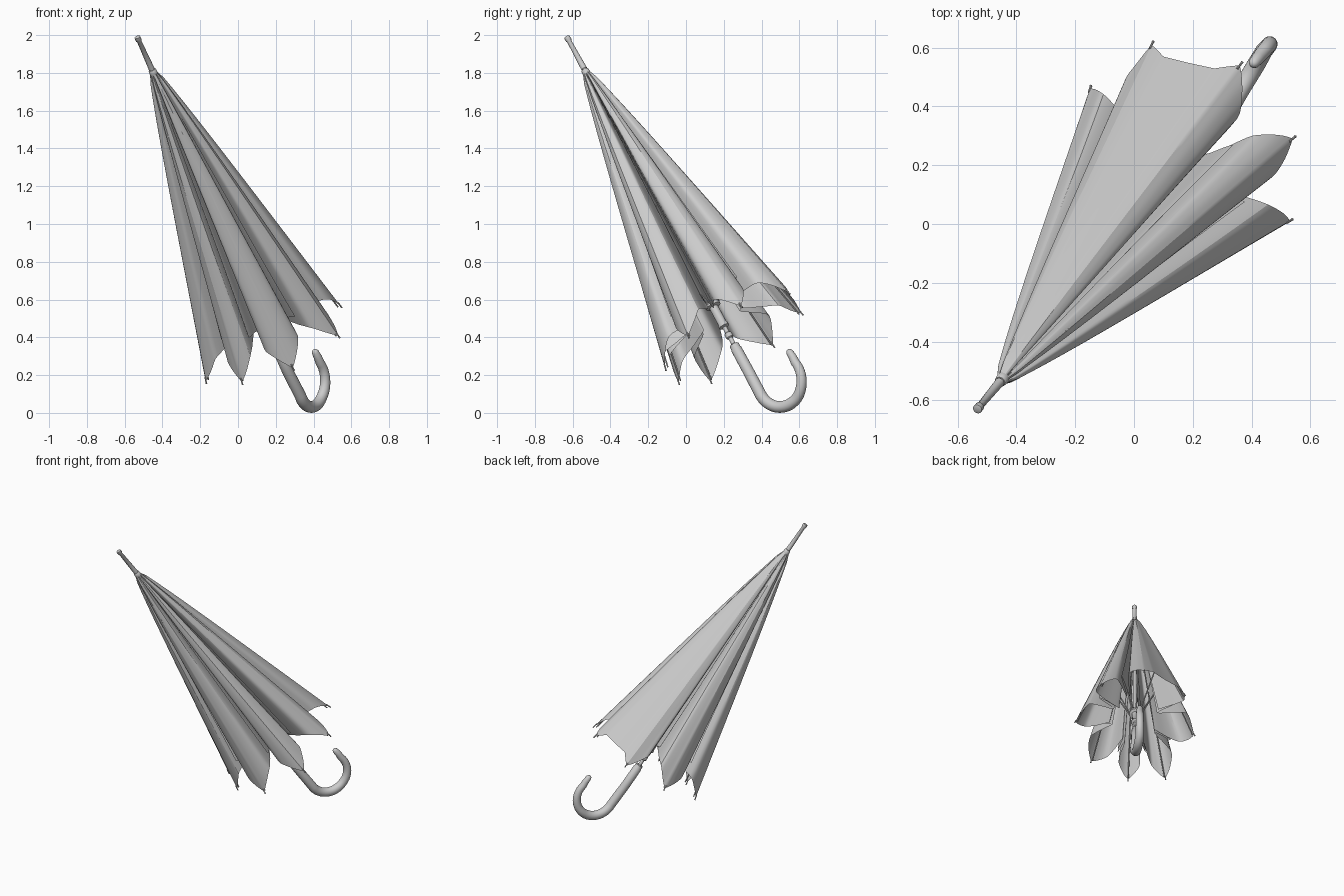
import bpy, bmesh, math, random
from mathutils import Vector

if "Cube" in bpy.data.objects:
    bpy.data.objects.remove(bpy.data.objects["Cube"])

random.seed(4)
APEX = Vector((-0.45, -0.53, 1.805))
D = Vector((0.45, 0.543, -1)).normalized()          # shaft direction, downwards
U = Vector((0.638, 0.770, 0))                       # horizontal heading of the hook
V = Vector((-0.770, 0.638, 0))                      # slight sideways twist of the hook
E1 = D.cross(U).normalized()
E2 = D.cross(E1).normalized()
GREY = bpy.data.materials.new("mid_grey")
GREY.diffuse_color = (.54, .54, .54, 1)
GREY.use_nodes = True
GREY.node_tree.nodes["Principled BSDF"].inputs["Base Color"].default_value = GREY.diffuse_color


def at(s, r=0.0, a=0.0):
    return APEX + D * s + (E1 * math.cos(a) + E2 * math.sin(a)) * r


def mesh_object(name, bm, angle=40):
    bmesh.ops.recalc_face_normals(bm, faces=bm.faces)
    me = bpy.data.meshes.new(name)
    bm.to_mesh(me)
    bm.free()
    me.materials.append(GREY)
    ob = bpy.data.objects.new(name, me)
    bpy.context.collection.objects.link(ob)
    bpy.ops.object.select_all(action='DESELECT')
    ob.select_set(True)
    bpy.context.view_layer.objects.active = ob
    bpy.ops.object.shade_smooth_by_angle(angle=math.radians(angle))
    return ob


def tube(bm, path, radii, n=16):
    """Capped tube swept along a path with a radius at each point."""
    rings = []
    side = None
    for i, p in enumerate(path):
        j, k = max(i - 1, 0), min(i + 1, len(path) - 1)
        tan = (path[k] - path[j]).normalized()
        side = tan.orthogonal() if side is None else side
        side = (side - tan * side.dot(tan)).normalized()
        other = tan.cross(side)
        rings.append([bm.verts.new(p + radii[i] * (side * math.cos(math.tau * q / n) +
                      other * math.sin(math.tau * q / n))) for q in range(n)])
    for a, b in zip(rings, rings[1:]):
        for q in range(n):
            bm.faces.new((a[q], a[(q + 1) % n], b[(q + 1) % n], b[q]))
    bm.faces.new(rings[0])
    bm.faces.new(rings[-1])


def lathe(name, profile, n=20):
    """Round part on the shaft axis from (distance, radius) pairs."""
    bm = bmesh.new()
    rings = [[bm.verts.new(at(s, r, math.tau * q / n)) for q in range(n)] for s, r in profile]
    for a, b in zip(rings, rings[1:]):
        for q in range(n):
            bm.faces.new((a[q], a[(q + 1) % n], b[(q + 1) % n], b[q]))
    bm.faces.new(rings[0])
    bm.faces.new(rings[-1])
    return mesh_object(name, bm)


# Shaft, ferrule, runner and catch
lathe("shaft", [(-0.02, .012), (1.84, .012)])
lathe("ferrule", [(-.228, .012), (-.226, .016), (-.205, .016), (-.2, .012), (-.02, .016)])
lathe("top_collar", [(-.015, .017), (-.012, .02), (.01, .022), (.03, .018)])
lathe("runner", [(1.47, .022), (1.475, .03), (1.495, .03), (1.5, .042), (1.52, .042),
                 (1.525, .024), (1.63, .024), (1.635, .028), (1.65, .028), (1.655, .016)])
lathe("catch", [(1.69, .014), (1.695, .02), (1.72, .02), (1.725, .014)])

# Hooked handle
C, R = (0.63, 0.167), 0.136
path = [at(1.765), at(1.77), at(1.79), at(1.795), at(1.93)]
radii = [.02, .026, .026, .029, .03]
for i in range(25):
    a = math.radians(215 + i * (408 - 215) / 24)
    path.append(U * (C[0] + R * math.cos(a)) + Vector((0, 0, C[1] + R * math.sin(a)))
                + V * .035 * min(1, i / 13))
    radii.append(.031 - .007 * max(0, (i - 10) / 14))
for s, z, r in ((.705, .295, .022), (.683, .322, .019), (.676, .331, .013), (.673, .335, .005)):
    path.append(U * s + Vector((0, 0, z)) + V * .035)
    radii.append(r)
bm = bmesh.new()
tube(bm, path, radii, 20)
mesh_object("hook_handle", bm)

# Rib tips, in order around the shaft
TIPS = [(.36, .54, .64), (.54, .29, .57), (.53, .01, .41), (.29, -.11, .24),
        (.02, -.04, .165), (-.17, .13, .17), (-.15, .46, .36), (.06, .61, .53)]
ribs = []
for t in TIPS:
    v = Vector(t) - APEX
    s = v.dot(D)
    w = v - D * s
    ribs.append((v.length, w.length, math.atan2(w.dot(E2), w.dot(E1))))


def cone_point(length, radius, ang, t, k=1.0, lift=0.0):
    """Point a fraction t down the folded cone; k scales the radius."""
    r = (.018 + (radius - .018) * t + .012 * math.sin(math.pi * t ** .5)) * (k if t > .02 else 1)
    dist = length * t * (1 - lift)
    return at(math.sqrt(max(dist * dist - r * r, 0)), r, ang)


# Cross-section of one pleat: (fabric position, angle fraction, radius factor)
HALF = [(0, 0, 1), (.09, .14, .945), (.18, .28, .885), (.22, .345, .84), (.27, .38, .66),
        (.34, .40, .42), (.37, .43, .38), (.41, .46, .45), (.47, .48, .66)]
PLEAT = HALF + [(.5, .5, .70)] + [(1 - u, 1 - f, k) for u, f, k in reversed(HALF)]


def pleat(u):
    for a, b in zip(PLEAT, PLEAT[1:]):
        if u <= b[0] + 1e-6:
            f = (u - a[0]) / (b[0] - a[0])
            return a[1] + (b[1] - a[1]) * f, a[2] + (b[2] - a[2]) * f


# Pleat depth and sideways lean of each panel; the last panel lies flat
DEPTH = [1, 1.05, .95, .85, 1, 1, 1, 0]
LEAN = [.06, .02, -.08, .1, .08, -.08, .08, 0]
NU, NT = 48, 24
bm = bmesh.new()
for p in range(8):
    l0, r0, a0 = ribs[p]
    l1, r1, a1 = ribs[(p + 1) % 8]
    da = (a1 - a0 + math.pi) % math.tau - math.pi
    ph = random.uniform(0, 6)
    grid = []
    for j in range(NT + 1):
        t = j / NT
        row = []
        for i in range(NU + 1):
            u = i / NU
            bump = math.sin(math.pi * u)
            if DEPTH[p] == 0:
                f, k = u, 1 - .085 * bump
            else:
                f, k = pleat(u)
                k = 1 - (1 - k) * DEPTH[p]
                f += LEAN[p] * bump ** 2
                f += .03 * bump * t * math.sin(7 * u + ph + 3 * t)
                k += .04 * bump * t * t * math.sin(12 * u + ph)
            lift = (.125 * bump ** 1.15 if DEPTH[p] else .035 * min(1, 5 * min(u, 1 - u)))
            row.append(bm.verts.new(cone_point(l0 + (l1 - l0) * u, r0 + (r1 - r0) * u,
                                               a0 + da * f, t, k, lift)))
        grid.append(row)
    for a, b in zip(grid, grid[1:]):
        for i in range(NU):
            bm.faces.new((a[i], a[i + 1], b[i + 1], b[i]))
bmesh.ops.remove_doubles(bm, verts=bm.verts, dist=.0002)
mesh_object("canopy", bm, 30)

# Ribs with end tips, and stretchers down to the runner
rb, st = bmesh.new(), bmesh.new()
for l, r, a in ribs:
    pts = [cone_point(l, r, a, t / 10, .965) for t in range(2, 11)]
    tube(rb, pts, [.004] * 9, 8)
    tip, prev = cone_point(l, r, a, 1), cone_point(l, r, a, .9)
    step = (tip - prev).normalized()
    tube(rb, [tip - step * .02, tip + step * .012, tip + step * .018], [.004, .004, .005], 8)
    joint = cone_point(l, r, a, .5, .92)
    tube(st, [at(1.51, .038, a), joint], [.005, .005], 8)
mesh_object("ribs", rb)
mesh_object("stretchers", st)
